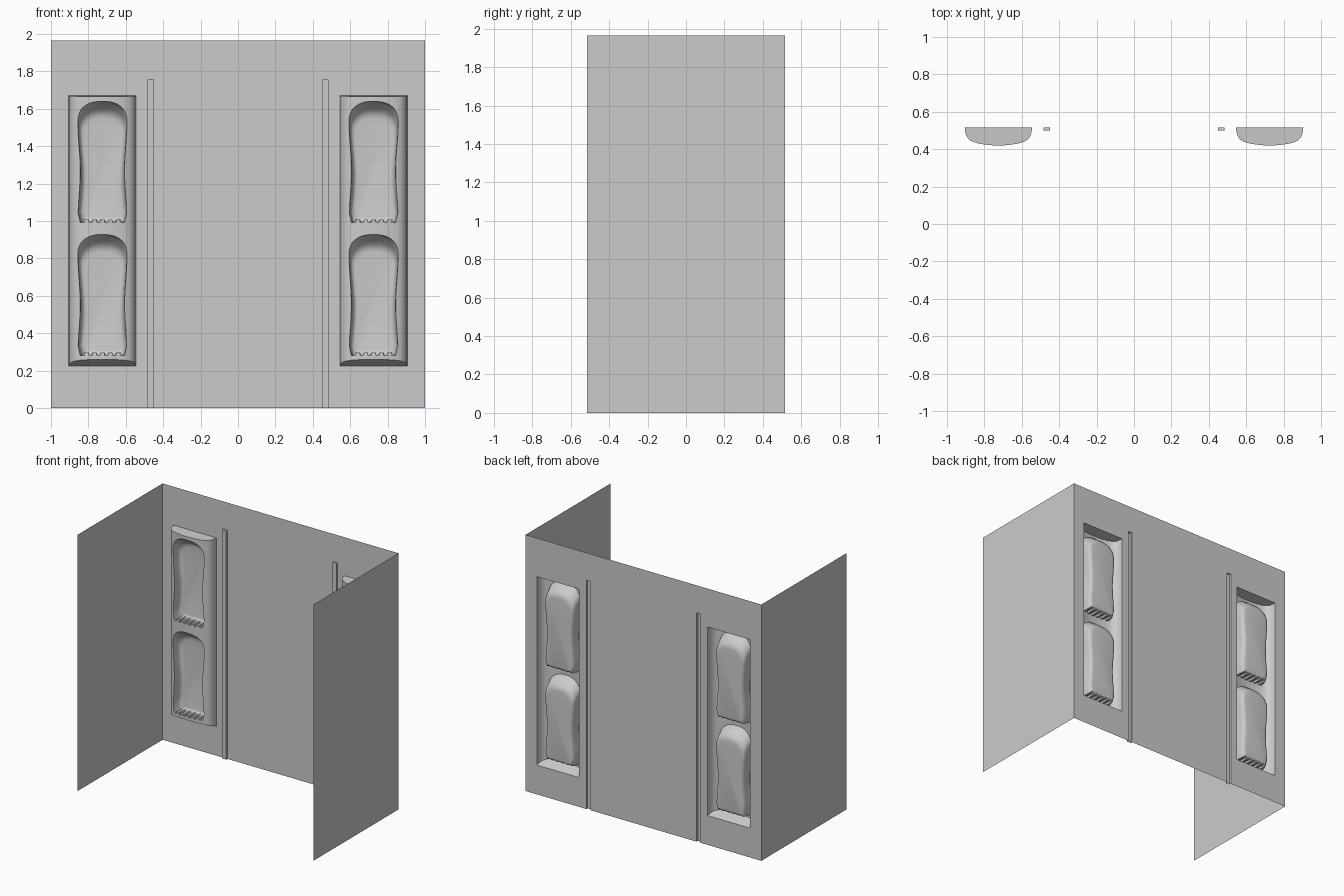
import bpy, bmesh, math

if "Cube" in bpy.data.objects:
    bpy.data.objects.remove(bpy.data.objects["Cube"])

W, D, H = 1.0, 0.515, 1.965            # half width, half depth, height
COL = (0.725, 0.18, 0.225, 1.67)       # column centre x, half width, bottom, top
BAR = (0.45, 0.485, 1.755, 0.50)       # rib x range, top, front y


def finish(name, bm, mirror=True, smooth=False):
    """Turn a bmesh into an object, optionally mirrored across x = 0."""
    me = bpy.data.meshes.new(name)
    bm.to_mesh(me)
    bm.free()
    ob = bpy.data.objects.new(name, me)
    bpy.context.collection.objects.link(ob)
    if smooth:
        me.polygons.foreach_set("use_smooth", [True] * len(me.polygons))
        me.set_sharp_from_angle(angle=math.radians(35))
    if mirror:
        m = ob.modifiers.new("Mirror", 'MIRROR')
        m.use_mirror_merge = False
    return ob


def loft(bm, rings):
    """Closed solid through a list of equal-length point rings."""
    vs = [[bm.verts.new(p) for p in r] for r in rings]
    n = len(rings[0])
    for a, b in zip(vs, vs[1:]):
        for i in range(n):
            j = (i + 1) % n
            bm.faces.new((a[i], a[j], b[j], b[i]))
    bm.faces.new(vs[0][::-1])
    bm.faces.new(vs[-1])


# back wall: sheet with openings behind the columns and ribs
cx, hw, z0, z1 = COL
bx0, bx1, bz, by = BAR
xs = [-W, -cx - hw, -cx + hw, -bx1, -bx0, bx0, bx1, cx - hw, cx + hw, W]
zs = [0, z0, z1, bz, H]
bm = bmesh.new()
g = [[bm.verts.new((x, D, z)) for z in zs] for x in xs]
for i in range(len(xs) - 1):
    for k in range(len(zs) - 1):
        mx = abs(xs[i] + xs[i + 1]) / 2
        mz = (zs[k] + zs[k + 1]) / 2
        hole = (abs(mx - cx) < hw and z0 < mz < z1) or (bx0 < mx < bx1 and mz < bz)
        if not hole:
            bm.faces.new((g[i][k], g[i + 1][k], g[i + 1][k + 1], g[i][k + 1]))
finish("back_wall", bm, mirror=False)

# side walls
bm = bmesh.new()
bm.faces.new([bm.verts.new(p) for p in
              ((W, -D, 0), (W, -D, H), (W, D, H), (W, D, 0))])
finish("side_wall", bm)

# vertical ribs, open at the back and the bottom
bm = bmesh.new()
prof = [(bx0, D), (bx0, by), (bx1, by), (bx1, D)]
lo = [bm.verts.new((x, y, 0)) for x, y in prof]
hi = [bm.verts.new((x, y, bz)) for x, y in prof]
for i in range(3):
    bm.faces.new((lo[i], lo[i + 1], hi[i + 1], hi[i]))
bm.faces.new(hi)
finish("wall_rib", bm)

# bowed shelf column: rounded profile, sloping underside
half = [(0.18, 0.515), (0.178, 0.495), (0.173, 0.475), (0.163, 0.458), (0.148, 0.445),
        (0.13, 0.437), (0.105, 0.430), (0.07, 0.4245), (0.035, 0.421)]
prof = [(-x, y) for x, y in half] + [(0, 0.42)] + half[::-1]
bm = bmesh.new()
loft(bm, [[(cx + x, y, z0 + (D - y) * 0.37) for x, y in prof],
          [(cx + x, y, z1 - (D - y) * 0.05) for x, y in prof]])
bmesh.ops.recalc_face_normals(bm, faces=bm.faces)
column = finish("column_blank", bm, mirror=False)


def pocket_ring(base, y, inset, drop, lift, ripple):
    """Waisted outline with an arched top and a ridged bottom."""
    side_top = 0.55 - drop
    side = []
    for i in range(12):
        t = i / 11
        w = 0.133 - inset - 0.014 * math.sin(math.pi * t) ** 2
        if i == 0:
            w -= 0.014
        elif i == 1:
            w -= 0.001
        side.append((w, lift + t * side_top if i else lift))
    w = side[-1][0]
    arch = []
    for i in range(1, 24):
        a = math.pi * i / 24
        c = math.cos(a)
        arch.append((w * math.copysign(abs(c) ** 0.8, c),
                     side_top + 0.095 * math.sin(a)))
    bottom = []
    for i in range(5):                 # drainage ridges
        c = (i - 2) * 0.042
        for dx, up in ((-0.013, 0), (-0.010, 1), (0.010, 1), (0.013, 0)):
            bottom.append((c + dx, lift + up * ripple))
    pts = side + arch + [(-x, z) for x, z in side[::-1]] + bottom
    return [(cx + x, y, base + z) for x, z in pts]


# pocket cutters, narrowing towards the back
bm = bmesh.new()
for base in (0.28, 0.992):
    loft(bm, [pocket_ring(base, *r) for r in (
        (0.400, -0.004, -0.006, 0.000, 0.016), (0.432, 0.000, 0.000, 0.000, 0.016),
        (0.450, 0.004, 0.014, 0.000, 0.015), (0.475, 0.007, 0.032, 0.001, 0.012),
        (0.492, 0.011, 0.048, 0.004, 0.008), (0.502, 0.017, 0.062, 0.010, 0.004),
        (0.507, 0.026, 0.076, 0.018, 0.001), (0.509, 0.036, 0.090, 0.028, 0.000))])
bmesh.ops.recalc_face_normals(bm, faces=bm.faces)
cutter = finish("pocket_cutter", bm, mirror=False)
cutter.hide_render = True

# carve the pockets, then open the back of the shell
mod = column.modifiers.new("Pockets", 'BOOLEAN')
mod.operation, mod.solver, mod.object = 'DIFFERENCE', 'EXACT', cutter
dg = bpy.context.evaluated_depsgraph_get()
carved = bpy.data.meshes.new_from_object(column.evaluated_get(dg))
bm = bmesh.new()
bm.from_mesh(carved)
back = [f for f in bm.faces if all(v.co.y > D - 0.001 for v in f.verts)]
bmesh.ops.delete(bm, geom=back, context='FACES')
finish("shelf_column", bm, smooth=True)
for ob in (column, cutter):
    bpy.data.objects.remove(ob)
